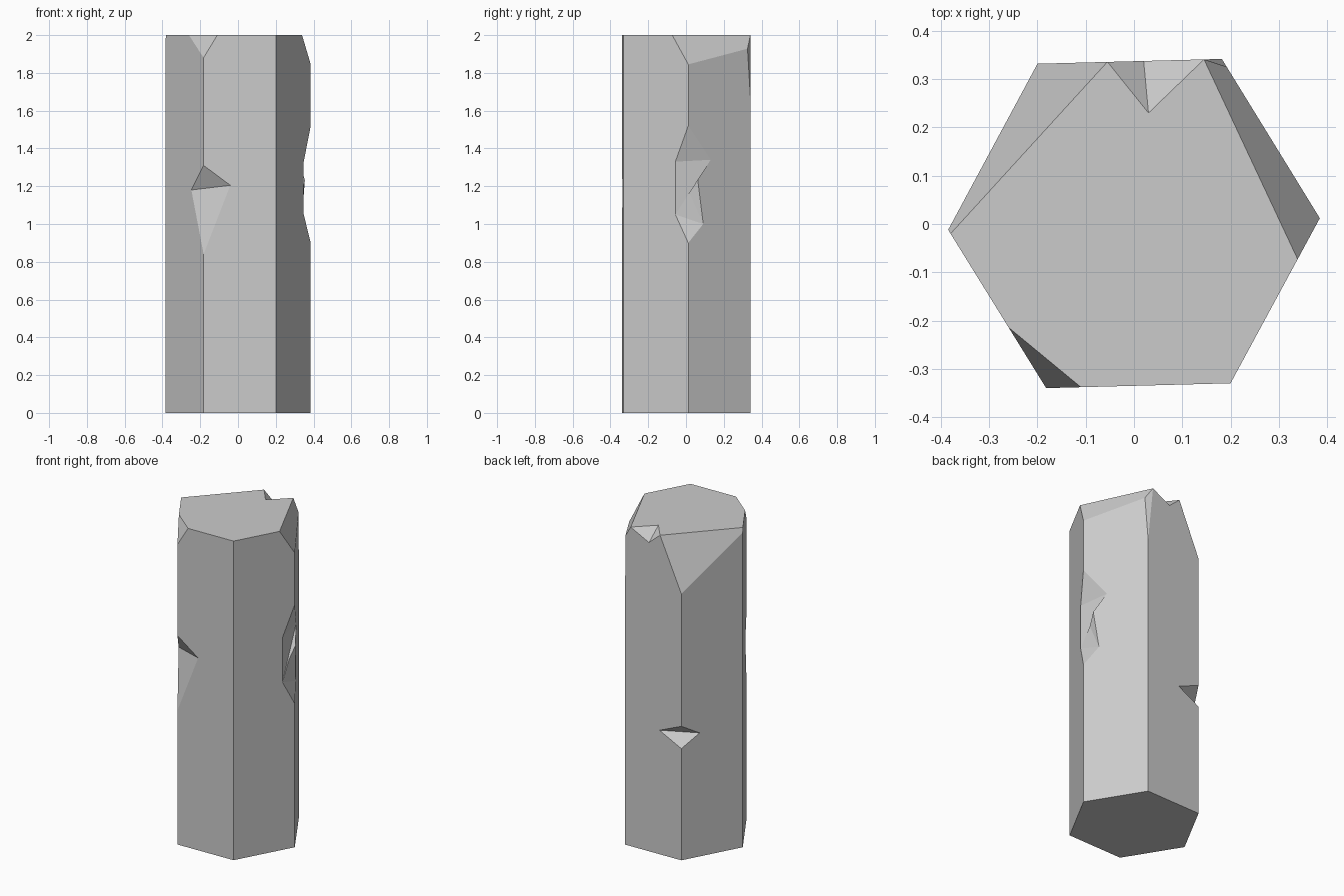
import bpy, bmesh
from mathutils import Vector

if "Cube" in bpy.data.objects:
    bpy.data.objects.remove(bpy.data.objects["Cube"])

H = 2.0
HEX = [(0.385, 0.012), (0.182, 0.342), (-0.2, 0.332),
       (-0.385, -0.012), (-0.182, -0.34), (0.2, -0.33)]


def side(i, t, z):
    """Point on side face i, a fraction t of the way along it, at height z."""
    a, b = Vector(HEX[i]), Vector(HEX[(i + 1) % 6])
    p = a.lerp(b, t)
    return Vector((p.x, p.y, z))


def make_object(name, bm):
    bmesh.ops.recalc_face_normals(bm, faces=bm.faces)
    me = bpy.data.meshes.new(name)
    bm.to_mesh(me)
    bm.free()
    ob = bpy.data.objects.new(name, me)
    bpy.context.collection.objects.link(ob)
    return ob


def shear_corner(bm, p, q, r):
    """Slice off everything outside the plane through three points."""
    p, q, r = Vector(p), Vector(q), Vector(r)
    n = (q - p).cross(r - p).normalized()
    if n.dot(p - Vector((0, 0, 1))) < 0:
        n = -n
    res = bmesh.ops.bisect_plane(bm, geom=bm.verts[:] + bm.edges[:] + bm.faces[:],
                                 dist=1e-5, plane_co=p, plane_no=n, clear_outer=True)
    bmesh.ops.holes_fill(bm, edges=[e for e in bm.edges if e.is_boundary], sides=0)


def chip(ob, name, points):
    """Knock out the convex hull of the points."""
    bm = bmesh.new()
    for p in points:
        bm.verts.new(p)
    hull = bmesh.ops.convex_hull(bm, input=bm.verts[:])
    junk = [g for g in hull["geom_interior"] if isinstance(g, bmesh.types.BMVert)]
    bmesh.ops.delete(bm, geom=junk, context='VERTS')
    cutter = make_object(name, bm)
    cutter.hide_render = True
    cutter.hide_set(True)
    mod = ob.modifiers.new(name, 'BOOLEAN')
    mod.operation = 'DIFFERENCE'
    mod.solver = 'EXACT'
    mod.object = cutter


# hexagonal stone shaft
bm = bmesh.new()
base = bm.faces.new([bm.verts.new((x, y, 0)) for x, y in HEX])
top = bmesh.ops.extrude_face_region(bm, geom=[base], use_keep_orig=True)
bmesh.ops.translate(bm, vec=(0, 0, H),
                    verts=[g for g in top["geom"] if isinstance(g, bmesh.types.BMVert)])
bmesh.ops.recalc_face_normals(bm, faces=bm.faces)

# sheared top corners
shear_corner(bm, (0.34, -0.075, H), (0.145, 0.341, H), (0.385, 0.012, 1.845))
shear_corner(bm, (-0.055, 0.336, H), (-0.38, -0.02, H), (-0.2, 0.332, 1.67))
shear_corner(bm, (-0.265, -0.21, H), (-0.11, -0.338, H), (-0.182, -0.34, 1.88))
shear_corner(bm, (0.145, 0.341, H), (0.192, 0.325, 1.94), (0.182, 0.342, 1.65))
column = make_object("stone_column", bm)

# notch in the front left edge
chip(column, "front_chip", [side(4, 0, 1.31), side(4, 0, 0.84), side(3, 0.68, 1.18),
                            side(4, 0.37, 1.205), (-0.3, -0.6, 1.15)])
# notch in the back left edge
chip(column, "back_chip", [side(2, 0, 0.84), side(2, 0, 0.70), side(1, 0.61, 0.777),
                           side(2, 0.30, 0.774), (-0.33, 0.55, 0.77)])
# notch in the back rim
chip(column, "rim_chip", [(-0.055, 0.336, H), (0.03, 0.23, H), (0.145, 0.341, H),
                          (0.02, 0.338, 1.935), (0.03, 0.5, 2.2)])
# double gouge along the right edge
f1, f2, mid = side(5, 0.80, 1.33), side(5, 0.80, 1.05), side(0, 0.15, 1.24)
out = (0.6, 0.03, 1.2)
chip(column, "right_chip_upper", [side(0, 0, 1.52), f1, f2, side(0, 0.36, 1.34), mid, out])
chip(column, "right_chip_lower", [side(0, 0, 0.90), f1, f2, side(0, 0.24, 1.0), mid, out])

# apply the cuts, then remove the cutters
bpy.context.view_layer.update()
mesh = bpy.data.meshes.new_from_object(
    column.evaluated_get(bpy.context.evaluated_depsgraph_get()))
column.modifiers.clear()
column.data = mesh
for ob in [o for o in bpy.data.objects if o is not column and o.name.find("chip") >= 0]:
    bpy.data.objects.remove(ob)
for poly in mesh.polygons:
    poly.use_smooth = False
